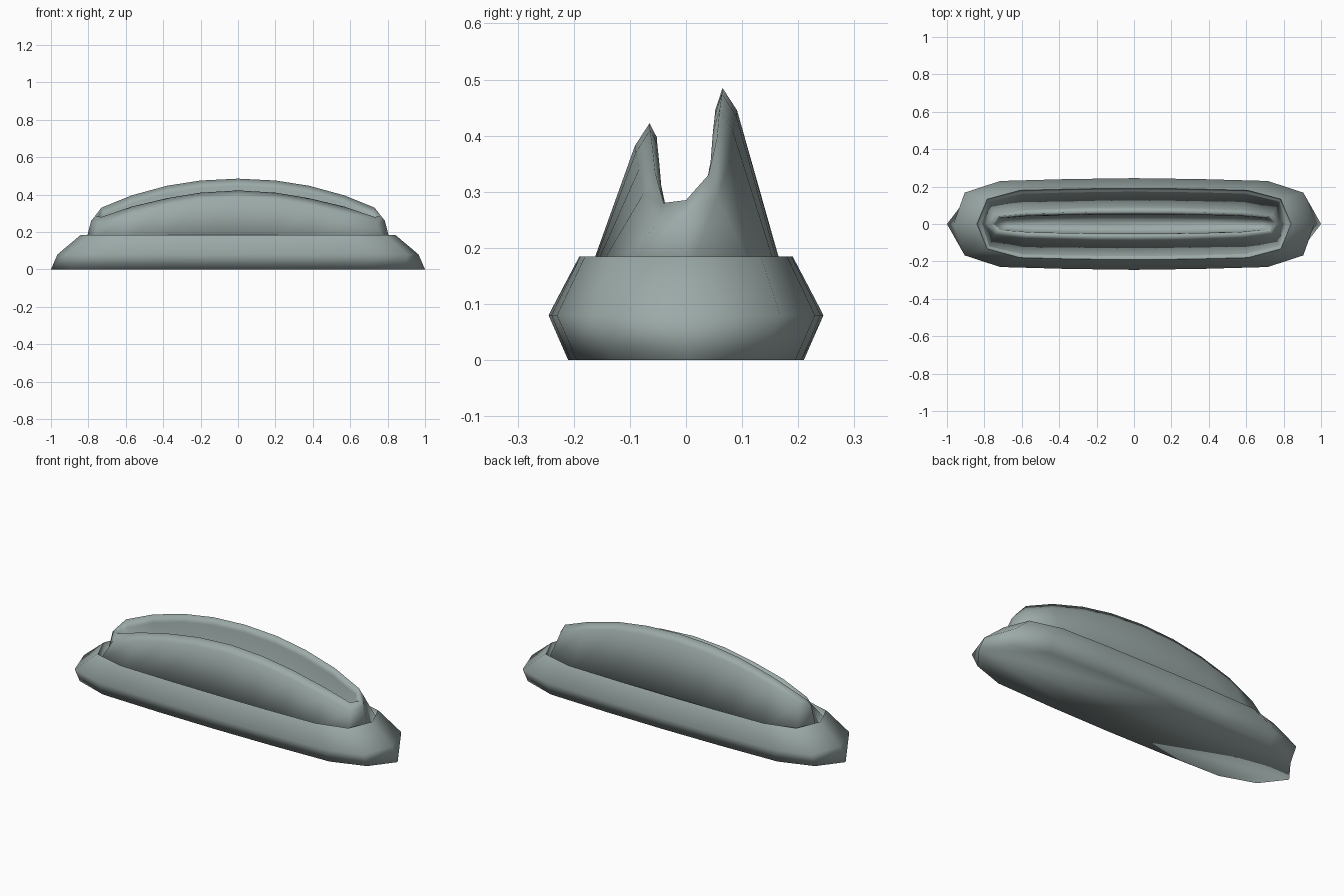
import bpy
import bmesh

cube = bpy.data.objects.get("Cube")
if cube:
    bpy.data.objects.remove(cube, do_unlink=True)

# Single grey-green finish
paint = bpy.data.materials.new("grey_green")
paint.use_nodes = True
colour = (0.33, 0.40, 0.39, 1)
paint.diffuse_color = colour
paint.node_tree.nodes["Principled BSDF"].inputs["Base Color"].default_value = colour


def full_ring(half):
    """Mirror stations (x, y, front z, back z), tip first and middle last, into a loop."""
    mirrored = [(-x, y, f, b) for x, y, f, b in half[-2::-1]]
    stations = half + mirrored
    back = [(x, y, b) for x, y, f, b in stations]
    front = [(x, -y, f) for x, y, f, b in stations[-2:0:-1]]
    return back + front


def level(points, z):
    return [(x, y, z, z) for x, y in points]


def loft(name, halves, sharp_ring=None):
    bm = bmesh.new()
    rings = [[bm.verts.new(p) for p in full_ring(h)] for h in halves]
    n = len(rings[0])
    for low, high in zip(rings, rings[1:]):
        for i in range(n):
            j = (i + 1) % n
            bm.faces.new((low[i], low[j], high[j], high[i]))
    bm.faces.new(rings[0][::-1])
    bm.faces.new(rings[-1])
    bmesh.ops.recalc_face_normals(bm, faces=bm.faces)
    for face in bm.faces:
        face.smooth = True
    if sharp_ring is not None:
        ring = set(rings[sharp_ring])
        for edge in bm.edges:
            if set(edge.verts) <= ring:
                edge.smooth = False
    mesh = bpy.data.meshes.new(name)
    bm.to_mesh(mesh)
    bm.free()
    mesh.materials.append(paint)
    obj = bpy.data.objects.new(name, mesh)
    bpy.context.collection.objects.link(obj)
    return obj


# Base: long faceted hull with a shallow socket in its top
foot = [(1, 0), (.9, .13), (.71, .195), (.36, .206), (0, .21)]
belly = [(.965, 0), (.905, .168), (.715, .23), (.36, .24), (0, .245)]
ledge = [(.84, 0), (.785, .133), (.61, .18), (.3, .188), (0, .19)]
socket = [(x * .99, y * .96) for x, y in ledge]
loft("base", [level(foot, 0), level(belly, .08), level(ledge, .185),
              level(socket, .155)], sharp_ring=2)

# Upper body: tapering shell whose back lip is taller than the front lip
skirt = [(.815, 0), (.78, .125), (.6, .166), (.4, .171), (.2, .174), (0, .176)]
rim = [(.765, 0, .28, .285), (.73, .04, .28, .33), (.57, .055, .335, .395),
       (.38, .06, .38, .447), (.2, .064, .41, .475), (0, .065, .422, .485)]
shoulder = [(x * 1.02, y * 1.4, f - .04, b - .04) for x, y, f, b in rim]
shoulder[0] = (.785, 0, .26, .26)
inner_lip = [(x * .98, y * .8, f - .025, b - .04) for x, y, f, b in rim]
inner_lip[0] = (.745, 0, .27, .27)
groove = [(x * .96, y * .72, .24, .25) for x, y, f, b in rim]
floor = [(x * .93, y * .35, .215, .215) for x, y, f, b in rim]
loft("upper_shell", [level(skirt, .145), shoulder, rim, inner_lip, groove, floor])
